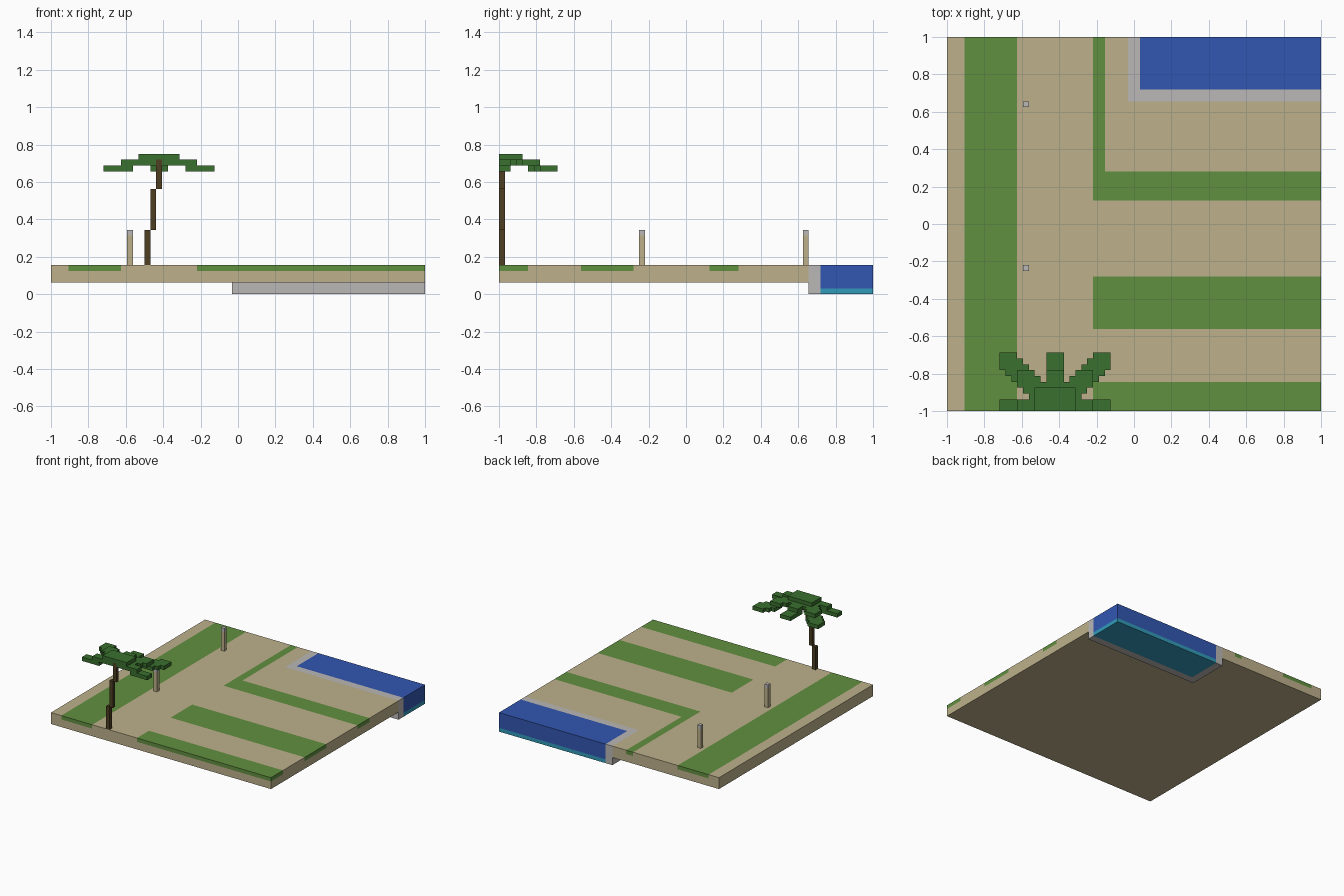
import bpy
import bmesh
from mathutils import Vector

U = 1 / 32  # size of one block

cube = bpy.data.objects.get("Cube")
if cube:
    bpy.data.objects.remove(cube, do_unlink=True)


def material(name, r, g, b):
    """Flat material from display values 0-255."""
    lin = [((c / 255 + 0.055) / 1.055) ** 2.4 for c in (r, g, b)] + [1]
    m = bpy.data.materials.new(name)
    m.use_nodes = True
    m.diffuse_color = lin
    bsdf = m.node_tree.nodes["Principled BSDF"]
    bsdf.inputs["Base Color"].default_value = lin
    bsdf.inputs["Roughness"].default_value = 0.9
    return m


SAND = material("sand", 189, 177, 139)
GRASS = material("grass", 97, 144, 64)
WATER = material("water blue", 50, 86, 178)
TEAL = material("pool floor teal", 50, 155, 186)
STONE = material("pale stone", 186, 184, 182)
LEAF = material("palm green", 58, 112, 46)
BARK = material("bark brown", 78, 63, 34)


def blocks(name, boxes):
    """Join block-unit boxes (material, x, y, z ranges) into one clean shell;
    later boxes recolour the cells of earlier ones."""
    cells, mats = {}, []
    for mat, xr, yr, zr in boxes:
        if mat not in mats:
            mats.append(mat)
        for x in range(*xr):
            for y in range(*yr):
                for z in range(*zr):
                    cells[x, y, z] = mats.index(mat)
    bm = bmesh.new()
    verts = {}

    def vert(p):
        key = tuple(round(c) for c in p)
        if key not in verts:
            verts[key] = bm.verts.new(Vector(key) * U)
        return verts[key]

    for cell, index in cells.items():
        base = Vector(cell)
        for axis in range(3):
            a, b, n = Vector(), Vector(), Vector()
            n[axis], a[(axis + 1) % 3], b[(axis + 2) % 3] = 1, 1, 1
            for side in (0, 1):
                step = n if side else -n
                if tuple(round(c) for c in base + step) in cells:
                    continue
                o = base + n * side
                loop = [o, o + a, o + a + b, o + b]
                if not side:
                    loop.reverse()
                bm.faces.new([vert(p) for p in loop]).material_index = index
    # Merge flat areas of one colour
    bmesh.ops.dissolve_limit(bm, angle_limit=0.01, verts=bm.verts[:],
                             edges=bm.edges[:], delimit={'MATERIAL'})
    mesh = bpy.data.meshes.new(name)
    bm.to_mesh(mesh)
    bm.free()
    for m in mats:
        mesh.materials.append(m)
    obj = bpy.data.objects.new(name, mesh)
    bpy.context.collection.objects.link(obj)
    return obj


# Ground slab with a notch for the pool, grass in its top layer
turf = (4, 5)
blocks("ground", [
    (SAND, (-32, 32), (-32, 21), (2, 5)),
    (SAND, (-32, -1), (21, 32), (2, 5)),
    (GRASS, (-29, -20), (-32, 32), turf),
    (GRASS, (-7, 32), (-32, -27), turf),
    (GRASS, (-7, 32), (-18, -9), turf),
    (GRASS, (-7, 32), (4, 9), turf),
    (GRASS, (-7, -5), (9, 32), turf),
])

# Pool: L-shaped rim, water and floor
blocks("pool_rim", [
    (STONE, (-1, 32), (21, 23), (0, 5)),
    (STONE, (-1, 1), (23, 32), (0, 5)),
])
blocks("pool_water", [
    (WATER, (1, 32), (23, 32), (1, 5)),
    (TEAL, (1, 32), (23, 32), (0, 1)),
])

# Posts with stone caps
for name, y in (("front_post", -8), ("back_post", 20)):
    blocks(name, [
        (SAND, (-19, -18), (y, y + 1), (5, 10)),
        (STONE, (-19, -18), (y, y + 1), (10, 11)),
    ])

# Leaning palm trunk in three steps
blocks("palm_trunk", [
    (BARK, (x, x + 1), (-32, -31), zr)
    for x, zr in ((-16, (5, 11)), (-15, (11, 18)), (-14, (18, 21)))
] + [(BARK, (-14, -13), (-32, -31), (21, 23))])

# Palm crown: cap, middle frond and mirrored side fronds
low, mid, top = (21, 22), (22, 23), (23, 24)
crown = [
    (LEAF, (-17, -10), (-32, -28), top),
    (LEAF, (-17, -10), (-32, -28), mid),
    (LEAF, (-15, -12), (-28, -25), mid),
    (LEAF, (-15, -12), (-27, -22), low),
]
side = [((-20, -17), (-32, -30), mid), ((-18, -17), (-30, -29), mid),
        ((-23, -18), (-32, -30), low)]
for i in range(6):
    # Diagonal frond stepping in towards the cap
    side.append(((i - 23, i - 20), (-25 - i, -22 - i), low if i < 3 else mid))
for xr, yr, zr in side:
    crown.append((LEAF, xr, yr, zr))
    crown.append((LEAF, (-27 - xr[1], -27 - xr[0]), yr, zr))
blocks("palm_crown", crown)
